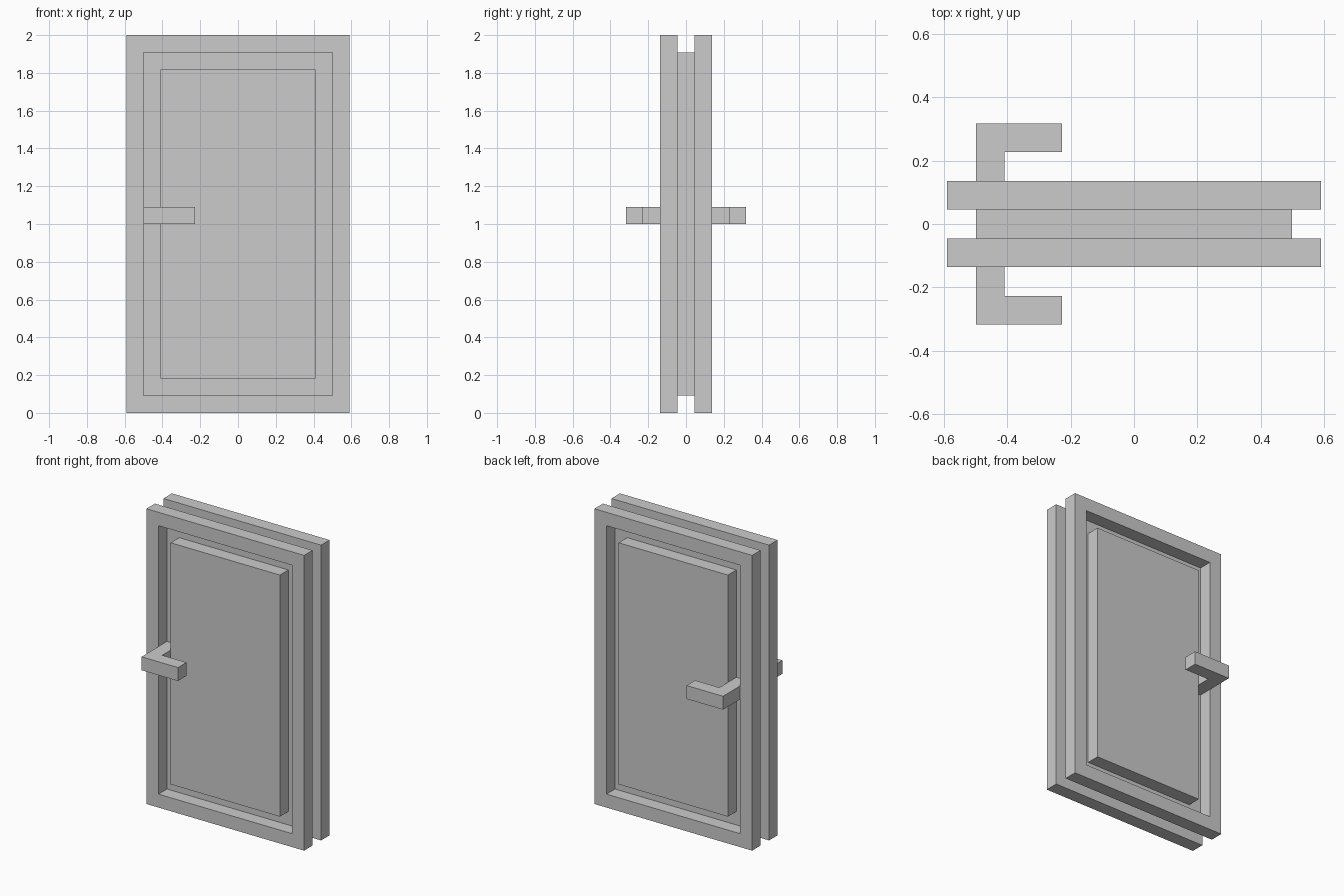
import bpy, bmesh
from mathutils import Vector

if "Cube" in bpy.data.objects:
    bpy.data.objects.remove(bpy.data.objects["Cube"])

U = 1 / 11  # module: every part is a whole or half number of these


def make_object(name, bm):
    bmesh.ops.recalc_face_normals(bm, faces=bm.faces)
    mesh = bpy.data.meshes.new(name)
    bm.to_mesh(mesh)
    bm.free()
    obj = bpy.data.objects.new(name, mesh)
    bpy.context.collection.objects.link(obj)
    return obj


def add_box(bm, lo, hi):
    lo, hi = Vector(lo), Vector(hi)
    verts = bmesh.ops.create_cube(bm, size=1)["verts"]
    for v in verts:
        v.co = ((lo + hi) / 2 + v.co * (hi - lo)) * U


def extrude(bm, faces, offset):
    ext = bmesh.ops.extrude_face_region(bm, geom=faces)["geom"]
    bmesh.ops.translate(bm, vec=Vector(offset) * U,
                        verts=[g for g in ext if isinstance(g, bmesh.types.BMVert)])


def mirror_y(obj):
    mod = obj.modifiers.new("mirror", "MIRROR")
    mod.use_axis = (False, True, False)
    mod.use_mirror_merge = False


# Door slab
bm = bmesh.new()
add_box(bm, (-5.5, -0.5, 1), (5.5, 0.5, 21))
make_object("door_slab", bm)

# Rectangular frame, repeated on the back
bm = bmesh.new()
rings = [[bm.verts.new((x * U, -0.5 * U, z * U))
          for x, z in ((-w, a), (w, a), (w, 22 - a), (-w, 22 - a))]
         for w, a in ((6.5, 0), (5.5, 1))]
outer, inner = rings
faces = [bm.faces.new((outer[i], outer[(i + 1) % 4], inner[(i + 1) % 4], inner[i]))
         for i in range(4)]
extrude(bm, faces, (0, -1, 0))
# keep the back of the frame closed
if not any(all(abs(v.co.y + 0.5 * U) < 1e-5 for v in f.verts) for f in bm.faces):
    for i in range(4):
        bm.faces.new((outer[i], outer[(i + 1) % 4], inner[(i + 1) % 4], inner[i]))
mirror_y(make_object("door_frame", bm))

# Raised centre panel on both sides
bm = bmesh.new()
add_box(bm, (-4.5, -1.5, 2), (4.5, -0.5, 20))
mirror_y(make_object("raised_panel", bm))

# L-shaped handle on both sides
bm = bmesh.new()
profile = [(-5.5, -0.5), (-4.5, -0.5), (-4.5, -2.5), (-2.5, -2.5), (-2.5, -3.5), (-5.5, -3.5)]
base = bm.faces.new([bm.verts.new((x * U, y * U, 11 * U)) for x, y in profile])
extrude(bm, [base], (0, 0, 1))
if not any(all(abs(v.co.z - 11 * U) < 1e-5 for v in f.verts) for f in bm.faces):
    bm.faces.new([v for v in bm.verts if abs(v.co.z - 11 * U) < 1e-5])
mirror_y(make_object("door_handle", bm))
